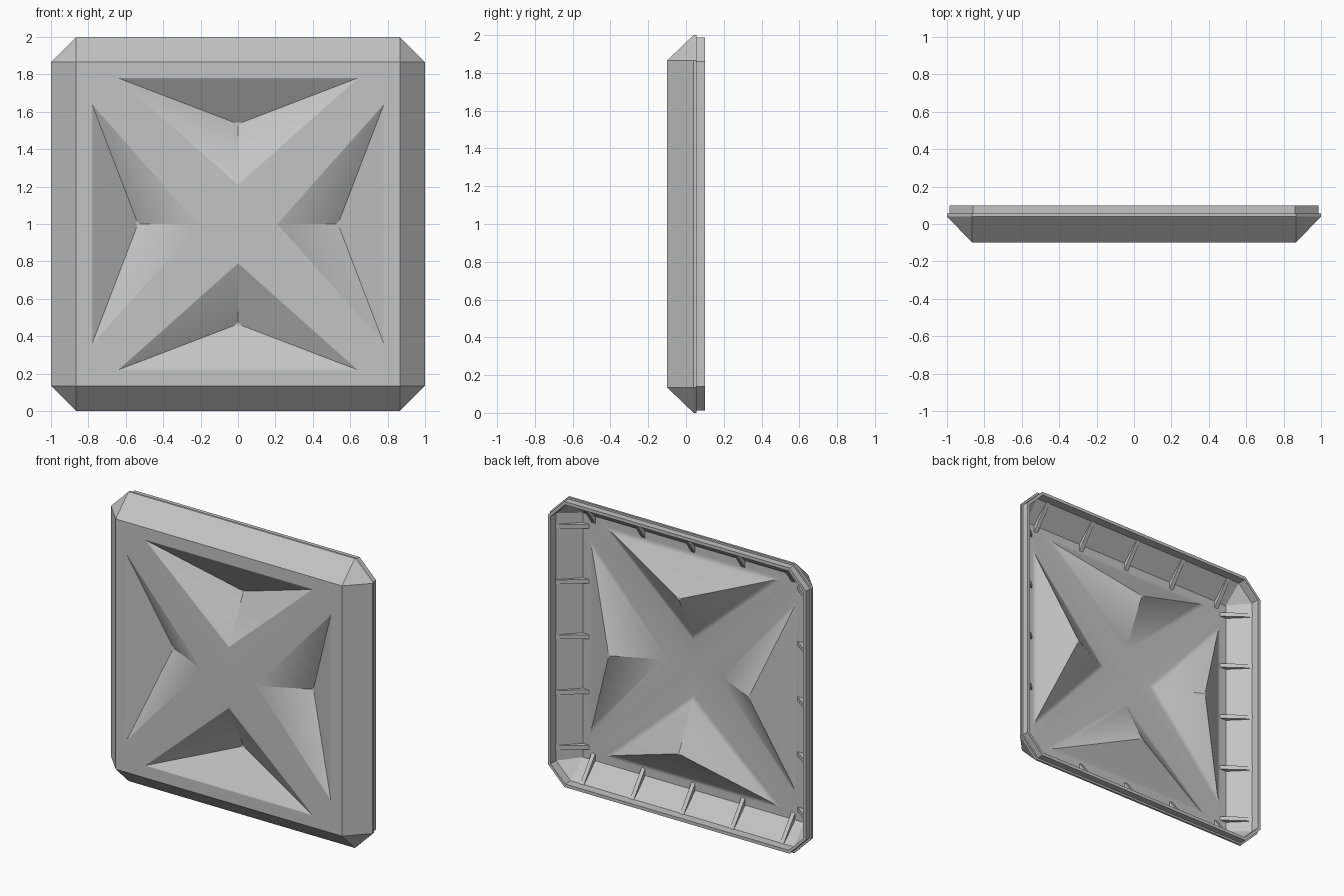
import bpy
import bmesh
from math import radians
from mathutils import Vector

cube = bpy.data.objects.get("Cube")
if cube:
    bpy.data.objects.remove(cube, do_unlink=True)

grey = bpy.data.materials.new("plain_grey")
grey.use_nodes = True
colour = (0.55, 0.55, 0.55, 1)
grey.diffuse_color = colour
grey.node_tree.nodes["Principled BSDF"].inputs["Base Color"].default_value = colour

FRONT, BACK = -0.1, -0.08      # front skin and its inner side
DEPTH = 0.16                   # depth of the star recesses


def turn(p, k):
    """Sector point (across, outward, depth) turned k quarter turns."""
    u, v, y = p
    for _ in range(k):
        u, v = -v, u
    return Vector((u, y, 1 + v))


def face(bm, pts, k):
    """Add a face, skipping repeated corners."""
    unique = []
    for p in pts:
        if p not in unique:
            unique.append(p)
    if len(unique) > 2:
        bm.faces.new([bm.verts.new(turn(p, k)) for p in unique])


def finish(bm, name):
    bmesh.ops.remove_doubles(bm, verts=bm.verts, dist=0.0001)
    bmesh.ops.recalc_face_normals(bm, faces=bm.faces)
    mesh = bpy.data.meshes.new(name)
    bm.to_mesh(mesh)
    bm.free()
    mesh.materials.append(grey)
    obj = bpy.data.objects.new(name, mesh)
    bpy.context.collection.objects.link(obj)
    return obj


def skin(bm, half, y, soft, k):
    """One quarter of the face: flat border plus a sunken three-sided recess."""
    apex = Vector((0, 0.535))
    base = [Vector(p) for p in ((-0.64, 0.78), (0.64, 0.78), (0, 0.21))]

    def ring(scale, sink):
        pts = [apex + (p - apex) * scale for p in base]
        return [(p.x, p.y, y + sink) for p in pts]

    # Softened lip, long slopes, then a tiny flat at the deepest point
    rings = [ring(1 + soft, 0), ring(1 - soft, DEPTH * soft), ring(0.03, DEPTH * 0.97)]
    left, right, inner = rings[0]
    c0, c1, centre = (-half, half, y), (half, half, y), (0, 0, y)
    face(bm, [c0, c1, right, left], k)
    face(bm, [c0, left, inner, centre], k)
    face(bm, [c1, centre, inner, right], k)
    for a, b in zip(rings, rings[1:]):
        for i in range(3):
            j = (i + 1) % 3
            face(bm, [a[i], a[j], b[j], b[i]], k)
    face(bm, rings[-1], k)


# Hollow panel: bevelled border, stepped rim, inner walls
profile = [  # half size, half length of straight side, depth
    (0.865, 0.865, FRONT), (1, 0.865, 0.04), (1, 0.865, 0.055),
    (0.987, 0.86, 0.055), (0.987, 0.86, 0.1), (0.965, 0.855, 0.1),
    (0.965, 0.855, 0.04), (0.845, 0.845, BACK),
]
bm = bmesh.new()
for k in range(4):
    skin(bm, 0.865, FRONT, 0.012, k)
    skin(bm, 0.845, BACK, 0.06, k)
    for (h, c, y), (h2, c2, y2) in zip(profile, profile[1:]):
        face(bm, [(-c, h, y), (c, h, y), (c2, h2, y2), (-c2, h2, y2)], k)
        face(bm, [(c, h, y), (h, c, y), (h2, c2, y2), (c2, h2, y2)], k)
panel = finish(bm, "panel")
bpy.ops.object.select_all(action="DESELECT")
panel.select_set(True)
bpy.context.view_layer.objects.active = panel
bpy.ops.object.shade_smooth_by_angle(angle=radians(28))
weighted = panel.modifiers.new("weighted_normals", "WEIGHTED_NORMAL")
weighted.keep_sharp = True

# Triangular stiffening ribs behind the bevelled border, five per side
rib = [(0.97, 0.05), (0.85, -0.085), (0.79, -0.085)]
for k, side in enumerate(("top", "right", "bottom", "left")):
    bm = bmesh.new()
    for n in range(-2, 3):
        mid = n * 0.382
        a, b = [[(mid + s * 0.014, v, y) for v, y in rib] for s in (-1, 1)]
        face(bm, a, k)
        face(bm, b, k)
        for i in range(3):
            j = (i + 1) % 3
            face(bm, [a[i], a[j], b[j], b[i]], k)
    finish(bm, side + "_ribs")
